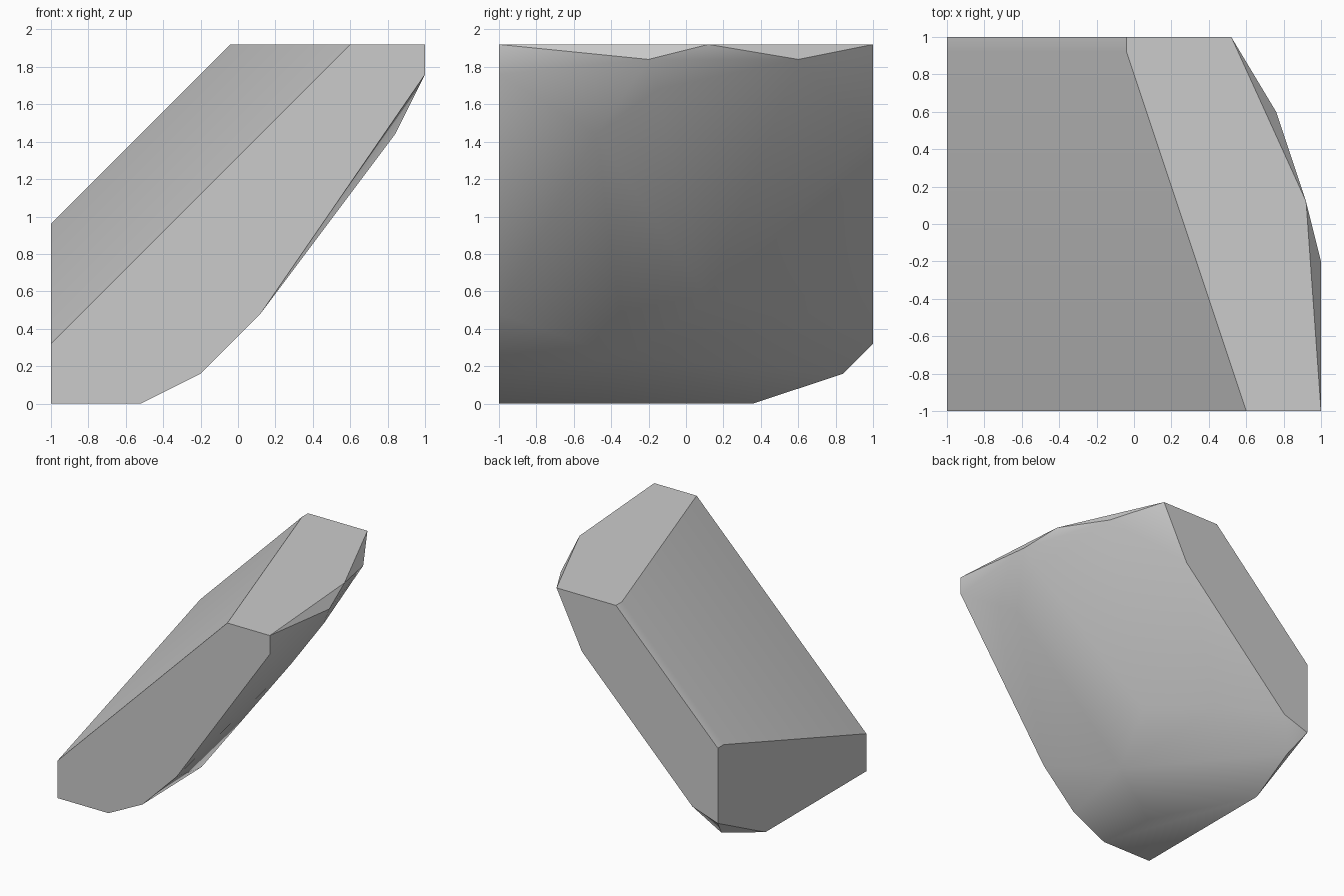
import bpy
import bmesh
import math

cube = bpy.data.objects.get("Cube")
if cube:
    bpy.data.objects.remove(cube, do_unlink=True)

UNIT = 0.04  # every corner sits on a 0.04 grid


def make_material(name, rgb):
    mat = bpy.data.materials.new(name)
    mat.use_nodes = True
    colour = (*rgb, 1.0)
    mat.diffuse_color = colour
    bsdf = mat.node_tree.nodes["Principled BSDF"]
    bsdf.inputs["Base Color"].default_value = colour
    return mat


def outline(y, pairs):
    """Place an (x, z) outline at depth y."""
    return [(x, y, z) for x, z in pairs]


def hull_object(name, points, mat):
    """Wrap the points in a convex block with merged flat faces."""
    bm = bmesh.new()
    for x, y, z in points:
        bm.verts.new((x * UNIT, y * UNIT, z * UNIT))
    result = bmesh.ops.convex_hull(bm, input=bm.verts[:])
    spare = set(result["geom_interior"]) | set(result["geom_unused"])
    loose = [g for g in spare if isinstance(g, bmesh.types.BMVert)]
    bmesh.ops.delete(bm, geom=loose, context="VERTS")
    bmesh.ops.dissolve_limit(bm, angle_limit=math.radians(0.5),
                             verts=bm.verts[:], edges=bm.edges[:])
    bmesh.ops.recalc_face_normals(bm, faces=bm.faces[:])
    mesh = bpy.data.meshes.new(name)
    bm.to_mesh(mesh)
    bm.free()
    mesh.materials.append(mat)
    obj = bpy.data.objects.new(name, mesh)
    bpy.context.collection.objects.link(obj)
    return obj


# Flat front end
front = outline(-25, [(-25, 0), (-13, 0), (-5, 4), (3, 12), (25, 44),
                      (25, 48), (15, 48), (-25, 8)])

# Flat back end
back = outline(25, [(-25, 8), (-19, 10), (7, 36), (13, 48),
                    (-1, 48), (-25, 24)])

# Narrow bevel along the back of the upper slope
bevel = outline(23, [(-1, 48), (-25, 24)])

# Worn top rim on the right
rim = [(25, -5, 46), (23, 3, 48), (19, 15, 46)]

# Rounded underside and its bottom corners
underside = [(21, -12, 36), (23, -4, 42), (-3, -8, 6), (0, 3, 14),
             (-9, 15, 12.5), (-14, -12, 0), (-25, 9, 0), (-23, 21, 4)]

stone = make_material("stone_grey", (0.6, 0.6, 0.6))
block = hull_object("slanted_rock", front + back + bevel + rim + underside, stone)

# Soft underside, crisp outer edges
bpy.ops.object.select_all(action="DESELECT")
block.select_set(True)
bpy.context.view_layer.objects.active = block
bpy.ops.object.shade_smooth_by_angle(angle=math.radians(30))
